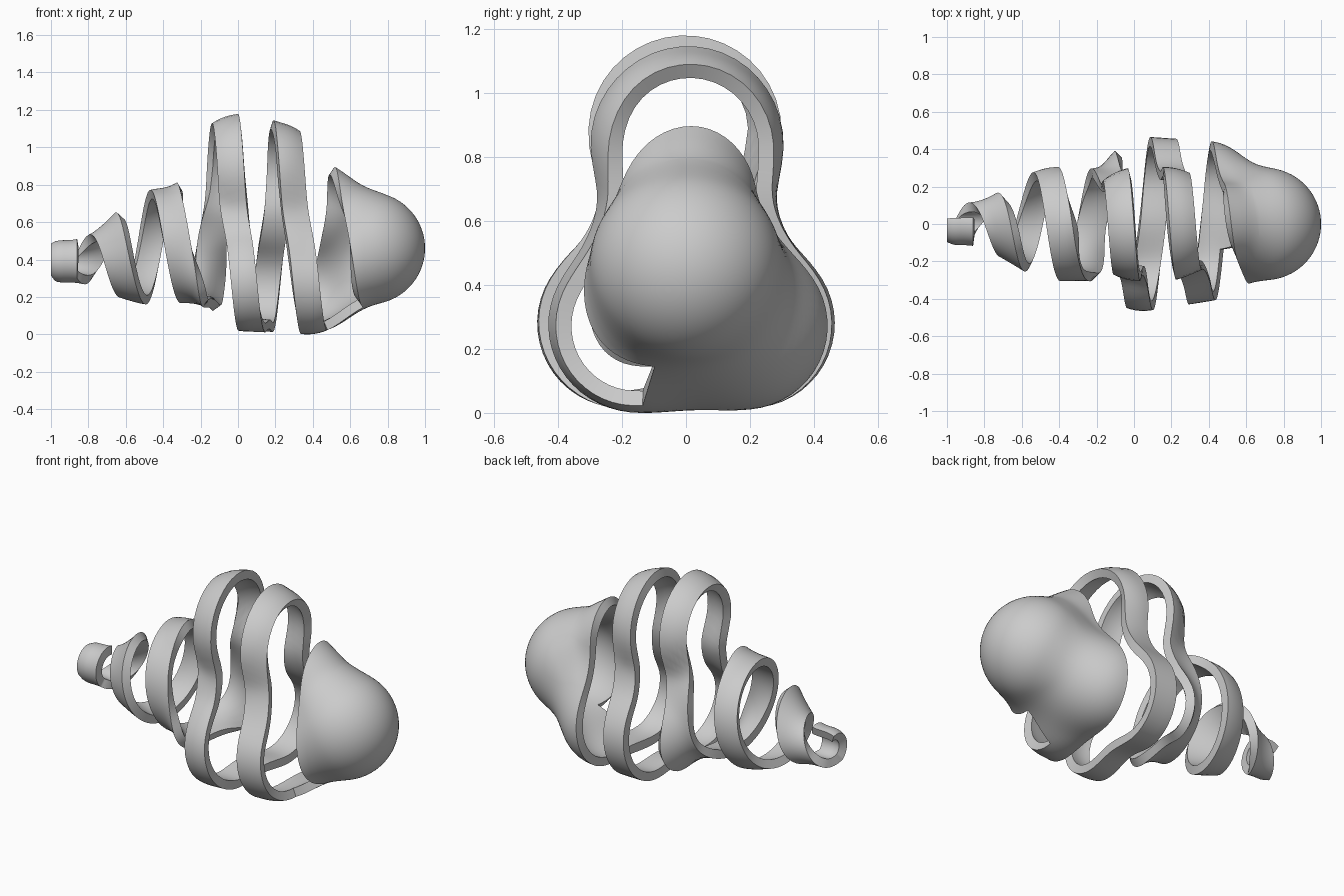
import bpy, bmesh, math
from mathutils import Vector as V

if "Cube" in bpy.data.objects:
    bpy.data.objects.remove(bpy.data.objects["Cube"])

# Blobby body: capsules (end, end, radius) blended together
BLOBS = [
    (V((.69, 0, .47)), V((.70, 0, .47)), .30),          # nose dome
    (V((.03, 0, .885)), V((.16, 0, .845)), .305),       # top lobe
    (V((.42, 0, .70)), V((.46, 0, .695)), .18),         # ridge from top lobe to nose
    (V((.05, -.20, .29)), V((.37, -.15, .275)), .265),  # front lobe
    (V((.08, .20, .29)), V((.38, .18, .285)), .265),    # back lobe
    (V((.05, 0, .50)), V((.20, 0, .50)), .25),          # core
    (V((-.40, 0, .485)), V((-.36, 0, .485)), .305),     # waist
    (V((-.55, 0, .40)), V((-.53, 0, .40)), .16),        # tail
    (V((-.94, 0, .40)), V((-.74, 0, .40)), .113),       # tail tip
]
BLEND = .18
PITCH, WIDTH, THICK = .33, .14, .05
STEPS = 96                        # columns per turn


def dist(p):
    d = 9.0
    for a, b, r in BLOBS:
        ab = b - a
        t = max(0, min(1, (p - a).dot(ab) / ab.dot(ab)))
        e = (p - a - ab * t).length - r
        h = max(BLEND - abs(d - e), 0) / BLEND
        d = min(d, e) - h * h * BLEND / 4
    return d


def surface(ang, x):
    """Point on the body at a turn angle (0 = top, then front) and x."""
    c = V((x, 0, .40 + .07 * max(0, min(1, (x + .6) / .3))))
    u = V((0, -math.sin(ang), math.cos(ang)))
    lo, hi = 0.0, .85
    for _ in range(16):
        m = (lo + hi) / 2
        if dist(c + u * m) < 0:
            lo = m
        else:
            hi = m
    return c + u * lo


def left_edge(ang):
    return max(-1.0, -.14 + PITCH * ang / (2 * math.pi))


def add_grid(bm, columns):
    cols = [[bm.verts.new(p) for p in col] for col in columns]
    for a, b in zip(cols, cols[1:]):
        for j in range(len(a) - 1):
            bm.faces.new((a[j], b[j], b[j + 1], a[j + 1]))


bm = bmesh.new()
step = 2 * math.pi / STEPS
a_cut = 3 * math.pi - .3          # where the ribbon opens into the nose
a_start = -6.1 * math.pi
x_join = left_edge(a_cut + 2 * math.pi)

# Spiral ribbon
n = int((a_cut - a_start) / step)
ribbon = []
for i in range(n + 1):
    a = a_cut - (n - i) * step
    x0 = left_edge(a)
    ribbon.append([surface(a, x0 + WIDTH * j / 6) for j in range(7)])
add_grid(bm, ribbon)

# Skirt from the spiral edge to the nose, and the closed nose
skirt, nose = [], []
for i in range(STEPS + 1):
    a = a_cut + i * step
    x0 = left_edge(a)
    xm = min(x0 + WIDTH, x_join)
    xs = [x0 + (xm - x0) * j / 6 for j in range(7)]
    xs += [xm + (x_join - xm) * j / 6 for j in range(1, 7)]
    skirt.append([surface(a, x) for x in xs])
    nose.append([surface(a, x_join + (1 - x_join) * math.sin(j / 20 * math.pi / 2))
                 for j in range(21)])
add_grid(bm, skirt)
add_grid(bm, nose)

bmesh.ops.remove_doubles(bm, verts=bm.verts[:], dist=.0008)
lowest = min(v.co.z for v in bm.verts)
for v in bm.verts:
    v.co.z -= lowest
me = bpy.data.meshes.new("spiral_shell")
bm.to_mesh(me)
bm.free()
shell = bpy.data.objects.new("spiral_shell", me)
bpy.context.collection.objects.link(shell)

# Wall thickness, inward
mod = shell.modifiers.new("wall", 'SOLIDIFY')
mod.thickness = THICK
mod.offset = -1
bpy.context.view_layer.objects.active = shell
shell.select_set(True)
bpy.ops.object.modifier_apply(modifier=mod.name)
bpy.ops.object.shade_smooth_by_angle(angle=math.radians(40))
